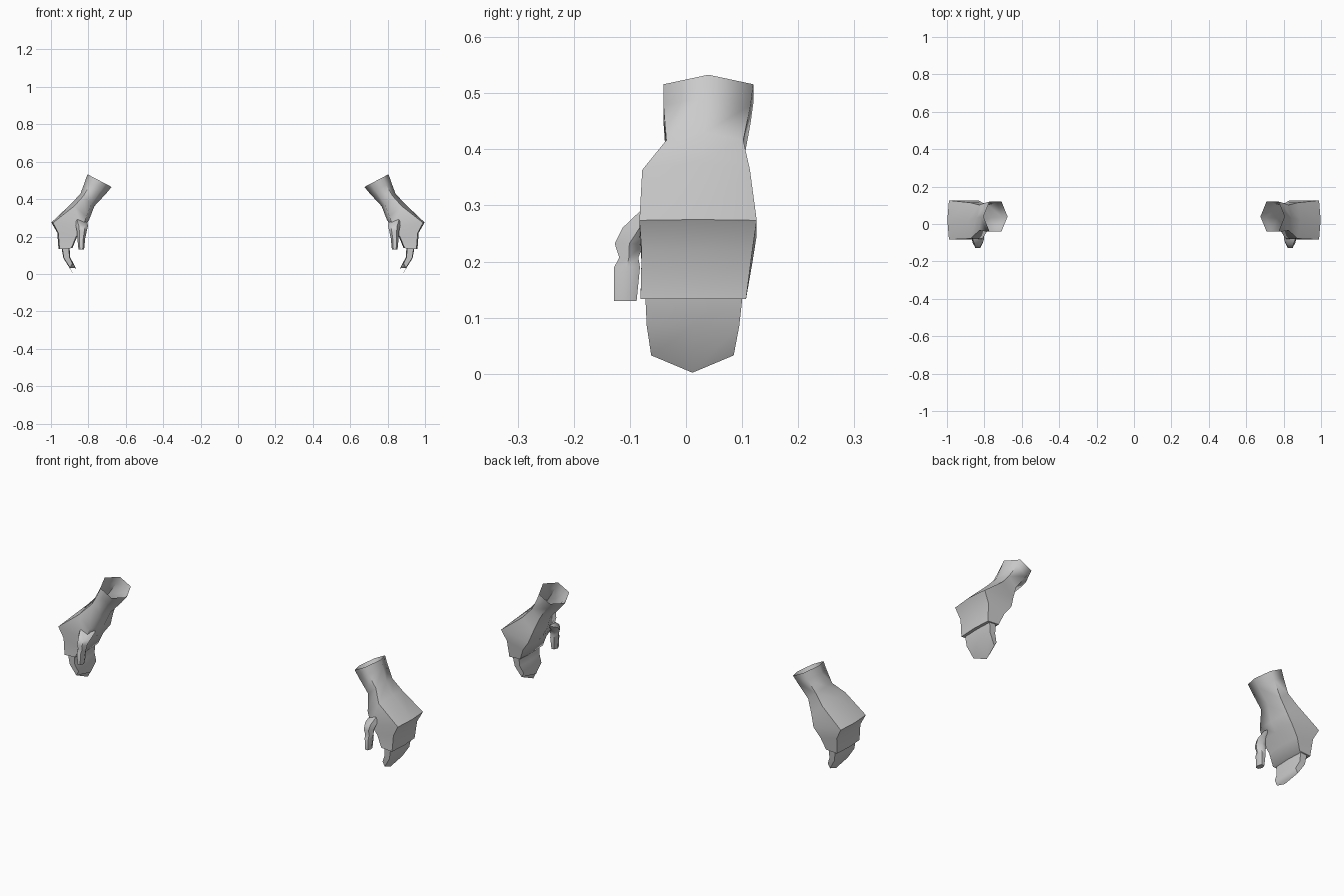
import bpy, bmesh

if "Cube" in bpy.data.objects:
    bpy.data.objects.remove(bpy.data.objects["Cube"])

grey = bpy.data.materials.new("plain_grey")
grey.diffuse_color = (0.6, 0.6, 0.6, 1)
grey.use_nodes = True
grey.node_tree.nodes["Principled BSDF"].inputs["Base Color"].default_value = grey.diffuse_color


def ring(outer, inner, front, back, t=0.25, lift=0.0, shift=0.0):
    """Six-sided section: outer and inner ridge points (x, z), four corners between."""
    mid = (front + back) / 2

    def at(f, y):
        return (outer[0] + (inner[0] - outer[0]) * f + shift, y,
                outer[1] + (inner[1] - outer[1]) * f + lift)
    return [(outer[0], mid, outer[1]), at(t, front), at(1 - t, front),
            (inner[0], mid, inner[1]), at(1 - t, back), at(t, back)]


def loft(name, rings, side, cap_start, cap_end, angle):
    """Skin the sections in order, mirrored in x for the other side."""
    bm = bmesh.new()
    loops = [[bm.verts.new((x * side, y, z)) for x, y, z in r] for r in rings]
    n = len(loops[0])
    for a, b in zip(loops, loops[1:]):
        for i in range(n):
            j = (i + 1) % n
            bm.faces.new((a[i], a[j], b[j], b[i]))
    if cap_start:
        bm.faces.new(loops[0])
    if cap_end:
        bm.faces.new(loops[-1])
    bmesh.ops.recalc_face_normals(bm, faces=bm.faces)
    me = bpy.data.meshes.new(name)
    bm.to_mesh(me)
    bm.free()
    me.materials.append(grey)
    ob = bpy.data.objects.new(name, me)
    bpy.context.collection.objects.link(ob)
    bpy.ops.object.select_all(action='DESELECT')
    ob.select_set(True)
    bpy.context.view_layer.objects.active = ob
    bpy.ops.object.shade_smooth_by_angle(angle=angle)


# Wrist, palm and upper finger block
palm = [
    ring((.805, .533), (.676, .465), -.040, .120),
    ring((.818, .495), (.705, .430), -.040, .115),
    ring((.842, .430), (.768, .362), -.035, .102, .2),
    ring((.890, .377), (.795, .292), -.078, .114, .16),
    ring((.998, .275), (.822, .245), -.083, .126, .05),
    ring((.966, .220), (.862, .195), -.079, .118, .05),
    ring((.960, .133), (.885, .138), -.081, .107, .08),
]

# Lower finger block, tapering to a curled point
fingers = [
    ring((.945, .150), (.900, .150), -.073, .102, .08),
    ring((.934, .085), (.899, .092), -.070, .095, .08),
    ring((.882, .002), (.866, .030), -.062, .085, .1, .028, .018),
]

# Thumb: two segments with a pinched joint
thumb = [
    ring((.885, .310), (.805, .275), -.070, -.010),
    ring((.868, .262), (.802, .255), -.113, -.050),
    ring((.862, .232), (.808, .232), -.127, -.075),
    ring((.860, .207), (.813, .207), -.119, -.085),
    ring((.859, .190), (.817, .190), -.128, -.082),
    ring((.853, .130), (.823, .130), -.128, -.088),
]

for side, label in ((1, "right"), (-1, "left")):
    loft(label + "_palm", palm, side, False, True, 1.2)
    loft(label + "_fingers", fingers, side, True, True, 1.0)
    loft(label + "_thumb", thumb, side, True, True, 1.0)
